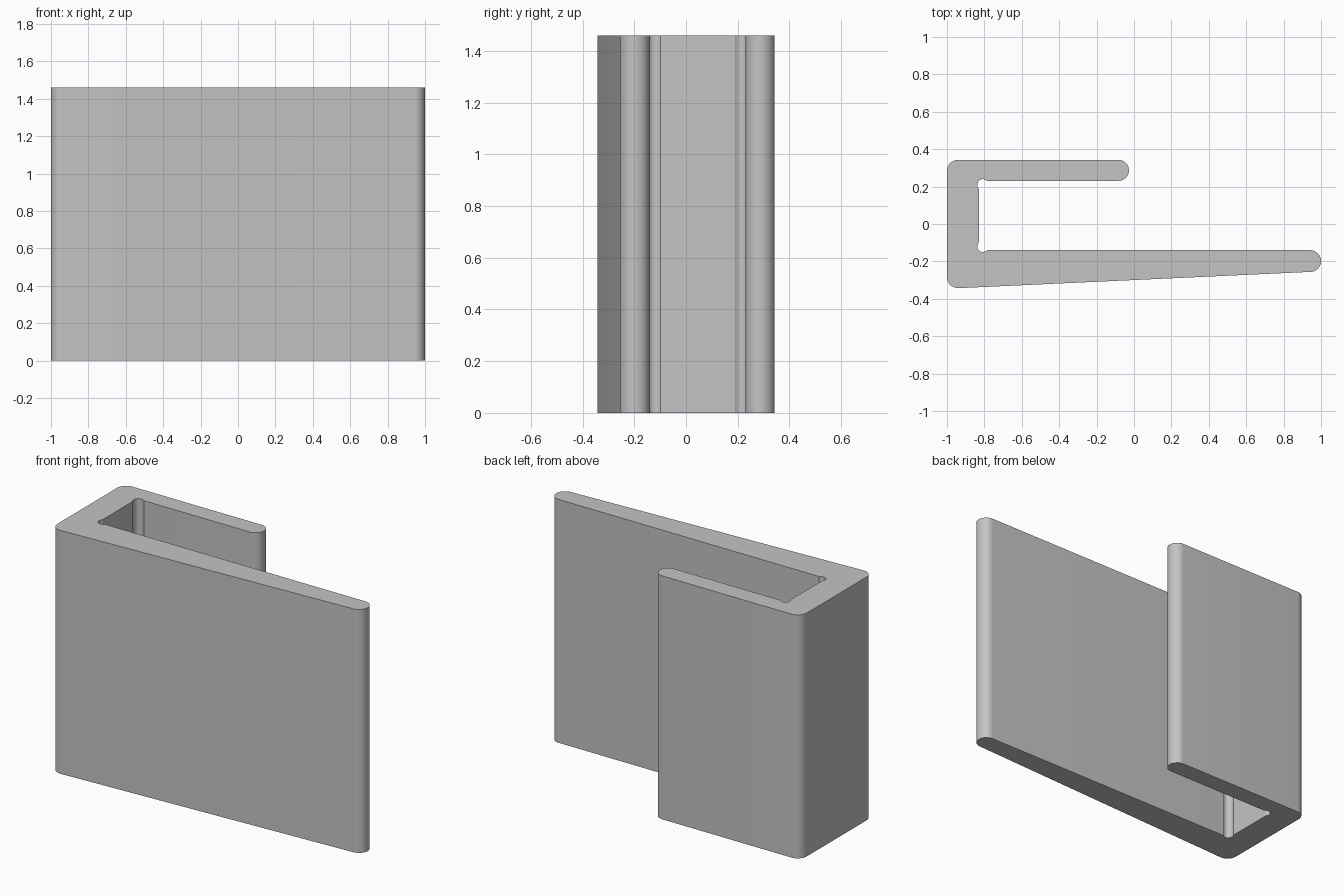
import bpy
import bmesh
from math import sin, cos, radians
from mathutils import Vector

HEIGHT = 1.46

cube = bpy.data.objects.get("Cube")
if cube:
    bpy.data.objects.remove(cube, do_unlink=True)


def arc(cx, cy, r, start, end, steps=12):
    """Points along an arc, angles in degrees."""
    angles = [radians(start + (end - start) * i / steps) for i in range(steps + 1)]
    return [(cx + r * cos(a), cy + r * sin(a)) for a in angles]


# Hook outline, counter-clockwise from the front left corner
outline = (
    arc(-0.94, -0.283, 0.06, 180, 273)            # outer corner, front
    + arc(0.942, -0.198, 0.058, -87, 90, 20)      # rounded tip of the long tapered arm
    + arc(-0.808, -0.12, 0.03, -42, -223)         # relief groove, front
    + arc(-0.808, 0.21, 0.03, 223, 42)            # relief groove, back
    + arc(-0.083, 0.287, 0.056, -90, 90, 20)      # rounded tip of the short arm
    + arc(-0.94, 0.283, 0.06, 90, 180)            # outer corner, back
)

# Extrude the outline upward
bm = bmesh.new()
base = bm.faces.new([bm.verts.new((x, y, 0)) for x, y in outline])
raised = bmesh.ops.extrude_face_region(bm, geom=[base], use_keep_orig=True)
top = [g for g in raised["geom"] if isinstance(g, bmesh.types.BMVert)]
bmesh.ops.translate(bm, verts=top, vec=Vector((0, 0, HEIGHT)))
bmesh.ops.recalc_face_normals(bm, faces=bm.faces)
mesh = bpy.data.meshes.new("hook_clip")
bm.to_mesh(mesh)
bm.free()

hook = bpy.data.objects.new("hook_clip", mesh)
bpy.context.collection.objects.link(hook)

# Plain grey material
grey = bpy.data.materials.new("light_grey")
grey.use_nodes = True
color = (0.55, 0.55, 0.55, 1)
grey.diffuse_color = color
grey.node_tree.nodes["Principled BSDF"].inputs["Base Color"].default_value = color
mesh.materials.append(grey)

# Smooth rounded edges, sharp rims
bpy.ops.object.select_all(action="DESELECT")
hook.select_set(True)
bpy.context.view_layer.objects.active = hook
bpy.ops.object.shade_smooth_by_angle(angle=radians(30))
